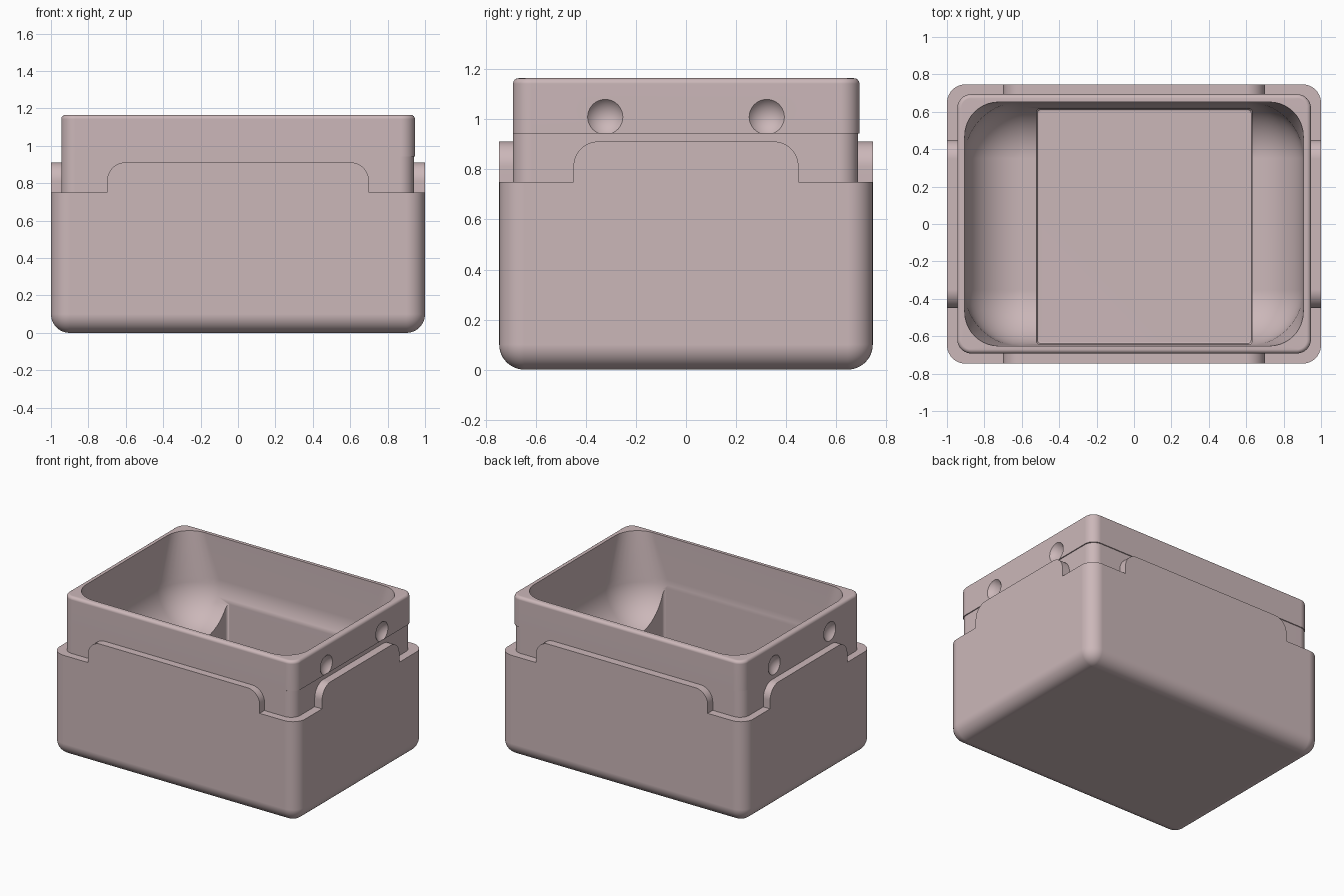
import bpy, bmesh, math

if "Cube" in bpy.data.objects:
    bpy.data.objects.remove(bpy.data.objects["Cube"])

HX, HY = 1.0, 0.747          # outer half sizes
mat = bpy.data.materials.new("dusty_pink")
mat.diffuse_color = (0.60, 0.475, 0.485, 1)
mat.use_nodes = True
mat.node_tree.nodes["Principled BSDF"].inputs["Base Color"].default_value = mat.diffuse_color


def finish(bm, name):
    bmesh.ops.recalc_face_normals(bm, faces=bm.faces[:])
    me = bpy.data.meshes.new(name)
    bm.to_mesh(me)
    bm.free()
    me.materials.append(mat)
    ob = bpy.data.objects.new(name, me)
    bpy.context.collection.objects.link(ob)
    return ob


def loft(name, rings, seg=10):
    """Stack rounded rectangles (x0, x1, y0, y1, z, radius) into a closed solid."""
    bm = bmesh.new()
    loops = []
    for x0, x1, y0, y1, z, r in rings:
        r = max(r, 0.002)
        centres = [(x1 - r, y1 - r), (x0 + r, y1 - r), (x0 + r, y0 + r), (x1 - r, y0 + r)]
        loop = []
        for q, (cx, cy) in enumerate(centres):
            for i in range(seg + 1):
                a = math.pi / 2 * (q + i / seg)
                loop.append(bm.verts.new((cx + r * math.cos(a), cy + r * math.sin(a), z)))
        loops.append(loop)
    n = len(loops[0])
    for a, b in zip(loops, loops[1:]):
        for i in range(n):
            j = (i + 1) % n
            bm.faces.new((a[i], a[j], b[j], b[i]))
    bm.faces.new(loops[0])
    bm.faces.new(loops[-1])
    return finish(bm, name)


def tab(name, half, side, along_x):
    """Round-shouldered tab standing on the ledge of one side."""
    r, top = 0.1, 0.912
    pts = [(half, 0.7)]
    pts += [(half - r + r * math.cos(a), top - r + r * math.sin(a))
            for a in (math.pi / 2 * i / 10 for i in range(11))]
    pts += [(-u, z) for u, z in reversed(pts)]
    outer, inner = (HY, 0.67) if along_x else (HX, 0.925)
    bm = bmesh.new()
    ends = [[bm.verts.new((u, side * d, z) if along_x else (side * d, u, z)) for u, z in pts]
            for d in (outer, inner)]
    for i in range(len(pts)):
        j = (i + 1) % len(pts)
        bm.faces.new((ends[0][i], ends[0][j], ends[1][j], ends[1][i]))
    for e in ends:
        bm.faces.new(e)
    return finish(bm, name)


def combine(target, tool, operation):
    m = target.modifiers.new(operation, 'BOOLEAN')
    m.operation, m.solver, m.object = operation, 'EXACT', tool
    bpy.context.view_layer.objects.active = target
    bpy.ops.object.modifier_apply(modifier=m.name)
    bpy.data.objects.remove(tool)


arc = [math.pi / 2 * i / 12 for i in range(13)]
rings = []
# outer shell with rounded bottom
for a in arc:
    d = 0.1 * (1 - math.sin(a))
    rings.append((-HX + d, HX - d, -HY + d, HY - d, 0.1 - 0.1 * math.cos(a), 0.1 - d))
rings.append((-HX, HX, -HY, HY, 0.75, 0.1))
# neck above the ledge, with a slight lip
rings.append((-0.945, 0.94, -0.692, 0.688, 0.75, 0.075))
rings.append((-0.945, 0.94, -0.692, 0.688, 0.943, 0.075))
rings.append((-0.945, 0.946, -0.692, 0.694, 0.944, 0.075))
for a in arc[::3]:
    d = 0.022 * (1 - math.cos(a))
    rings.append((-0.945 + d, 0.946 - d, -0.692 + d, 0.694 - d,
                  1.143 + 0.022 * math.sin(a), 0.075 - d))
# bowl: corners widen downward into a large floor fillet
BX, BY, R, FLOOR = 0.905, 0.652, 0.3, 0.55
rings.append((-BX, BX, -BY, BY, 1.165, 0.18))
for a in arc:
    d = R * (1 - math.cos(a))
    rings.append((-BX + d, BX - d, -BY + d, BY - d, FLOOR + R - R * math.sin(a), R - d))
body = loft("container_body", rings)

# tabs on all four sides
for s in (-1, 1):
    combine(body, tab("long_side_tab", 0.7, s, True), 'UNION')
    combine(body, tab("short_side_tab", 0.45, s, False), 'UNION')

# rectangular well in the bowl floor
pit = (-0.522, 0.632, -0.645, 0.617)
pit_rings = []
for z, d in ((0.1, 0.015), (0.105, 0.005), (0.115, 0), (1.3, 0)):
    pit_rings.append((pit[0] + d, pit[1] - d, pit[2] + d, pit[3] - d, z, 0.02))
combine(body, loft("well_cutter", pit_rings, 4), 'DIFFERENCE')

# round dimples on the short sides
for sx in (-1, 1):
    for sy in (-1, 1):
        bm = bmesh.new()
        bmesh.ops.create_uvsphere(bm, u_segments=48, v_segments=32, radius=0.0875)
        bmesh.ops.translate(bm, verts=bm.verts[:], vec=(sx * 0.998, sy * 0.323, 1.01))
        combine(body, finish(bm, "dimple_cutter"), 'DIFFERENCE')

# smooth fillets, crisp edges
bpy.ops.object.select_all(action='DESELECT')
body.select_set(True)
bpy.context.view_layer.objects.active = body
bpy.ops.object.shade_smooth_by_angle(angle=math.radians(30))
wn = body.modifiers.new("even_normals", 'WEIGHTED_NORMAL')
wn.keep_sharp = True
